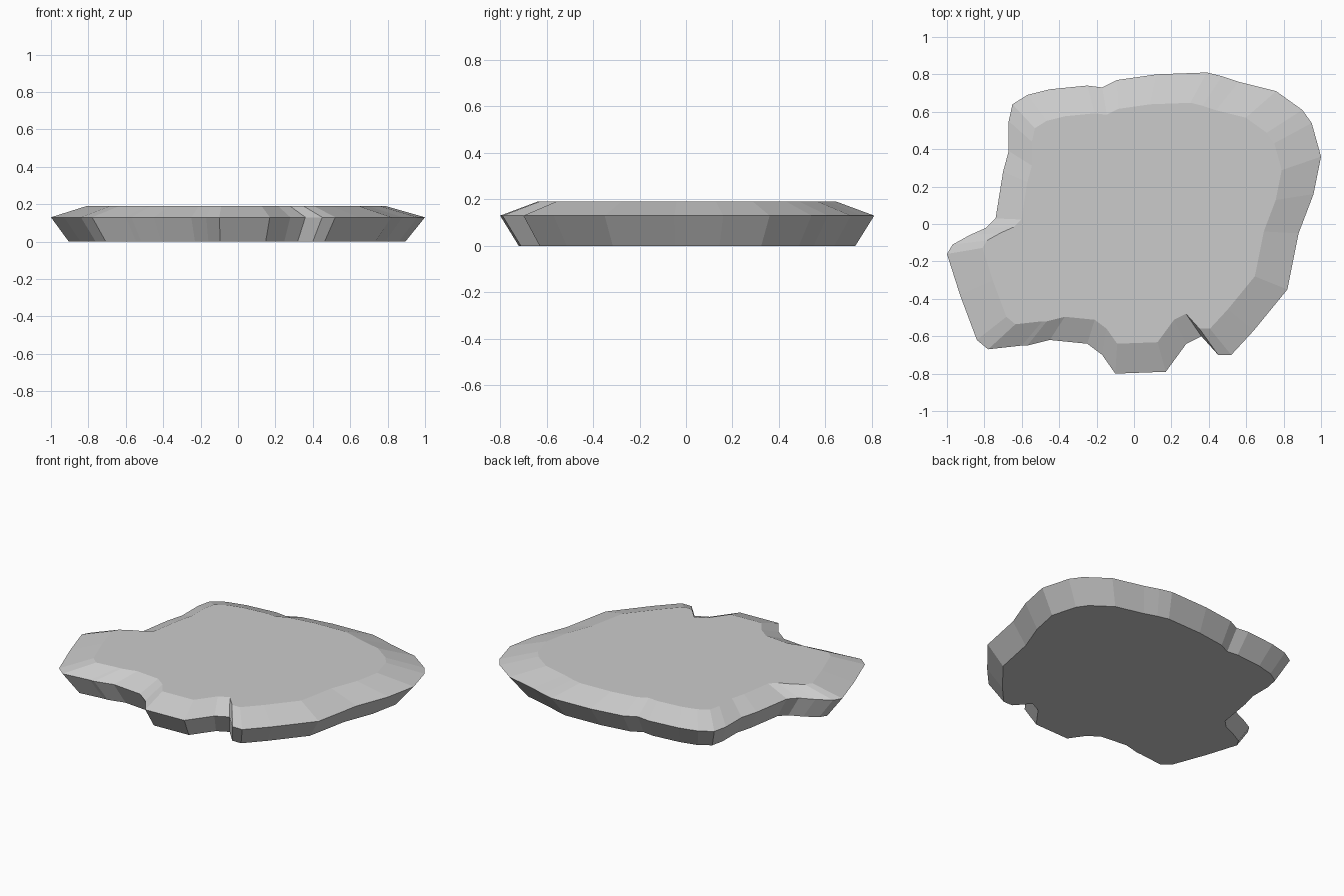
import bpy
import bmesh

# Remove the default object
default_cube = bpy.data.objects.get("Cube")
if default_cube:
    bpy.data.objects.remove(default_cube, do_unlink=True)


def make_material(name, colour):
    material = bpy.data.materials.new(name)
    material.use_nodes = True
    material.diffuse_color = colour
    shader = material.node_tree.nodes["Principled BSDF"]
    shader.inputs["Base Color"].default_value = colour
    return material


# Widest outline of the slab, clockwise from the left tip, in hundredths
RIM = [
    (-100, -16), (-97, -11), (-88, -6), (-79, -2), (-74, 3), (-70, 28),
    (-67, 39), (-67, 55), (-65, 64), (-57, 69), (-45, 72), (-25, 74),
    (-17, 73), (-9, 77), (12, 80), (39, 81), (47, 79), (56, 76), (76, 71),
    (90, 61), (95, 54), (100, 36), (96, 16), (88, -5), (82, -35),
    (64, -57), (52, -70), (45, -70), (36, -60), (28, -64), (17, -79),
    (-10, -80), (-17, -70), (-25, -64), (-45, -62), (-57, -65),
    (-60, -65), (-78, -67), (-84, -62), (-93, -38),
]

# Each level is the rim outline scaled: height, scale, sideways shift
BASE = (0.0, 0.9, -0.005)
MIDDLE = (0.13, 1.0, 0.0)
TOP = (0.19, 0.8, -0.01)


def add_ring(bm, level):
    height, scale, shift = level
    return [bm.verts.new((x * scale / 100 + shift, y * scale / 100, height))
            for x, y in RIM]


def bridge_rings(bm, lower, upper):
    count = len(lower)
    for i in range(count):
        j = (i + 1) % count
        bm.faces.new((lower[i], upper[i], upper[j], lower[j]))


def build_slab(name, levels, material):
    bm = bmesh.new()
    rings = [add_ring(bm, level) for level in levels]
    for lower, upper in zip(rings, rings[1:]):
        bridge_rings(bm, lower, upper)

    # Flat underside and flat top
    bm.faces.new(rings[0])
    bm.faces.new(list(reversed(rings[-1])))
    bmesh.ops.recalc_face_normals(bm, faces=bm.faces[:])

    mesh = bpy.data.meshes.new(name)
    bm.to_mesh(mesh)
    bm.free()
    mesh.materials.append(material)
    slab = bpy.data.objects.new(name, mesh)
    bpy.context.scene.collection.objects.link(slab)
    return slab


# Flat stone with undercut sides and a sloping upper edge
stone_grey = make_material("stone grey", (0.6, 0.6, 0.6, 1.0))
build_slab("stone_slab", [BASE, MIDDLE, TOP], stone_grey)
